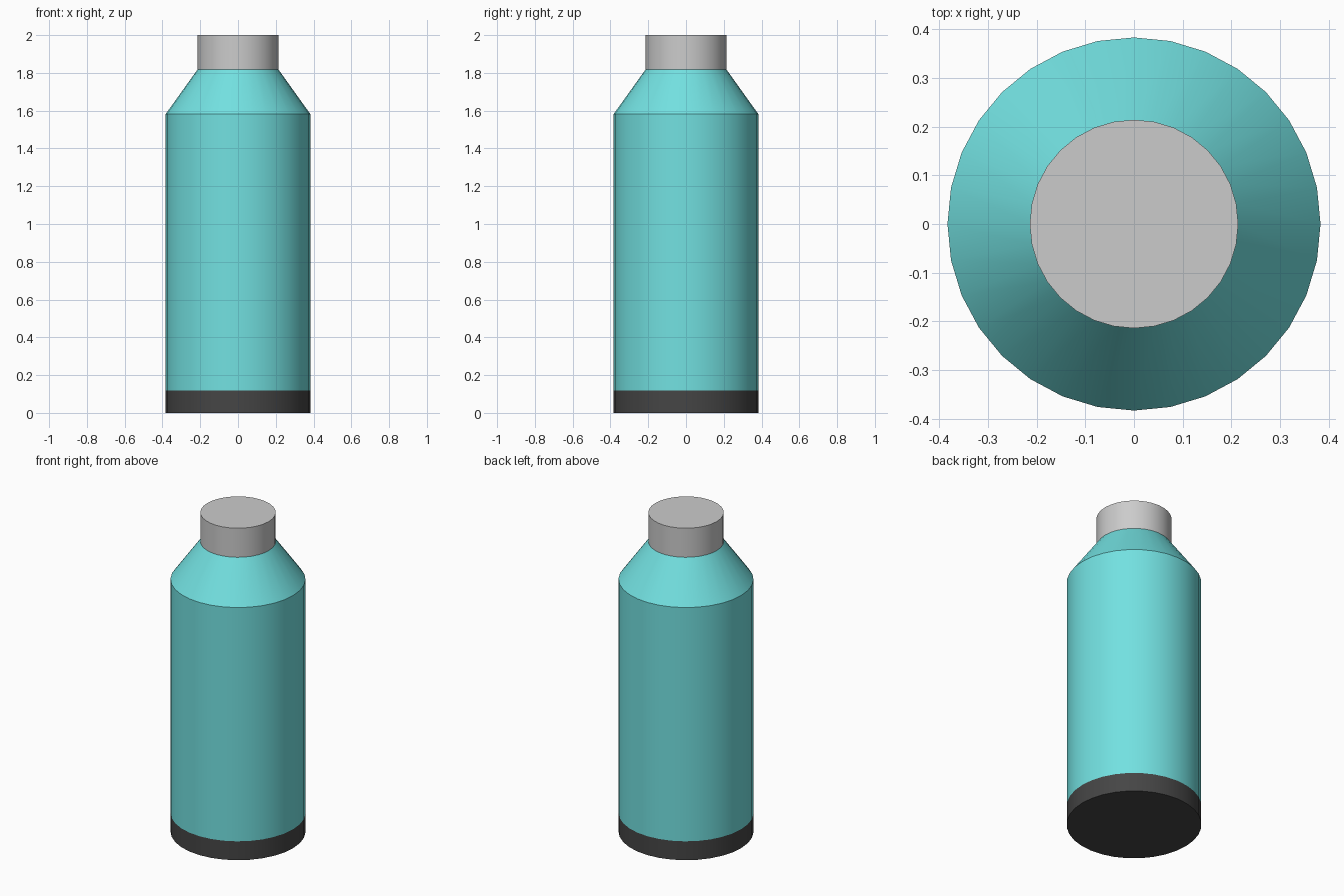
import bpy, bmesh, math

if "Cube" in bpy.data.objects:
    bpy.data.objects.remove(bpy.data.objects["Cube"])

SIDES = 32
R_BODY, R_NECK = 0.383, 0.214
Z_BASE, Z_SHOULDER, Z_NECK, Z_TOP = 0.118, 1.582, 1.818, 2.0


def lathe(name, profile, color=None):
    """Spin an (r, z) profile around z; a radius of 0 closes an end."""
    bm = bmesh.new()
    verts = [bm.verts.new((r, 0, z)) for r, z in profile]
    edges = [bm.edges.new(pair) for pair in zip(verts, verts[1:])]
    bmesh.ops.spin(bm, geom=verts + edges, cent=(0, 0, 0), axis=(0, 0, 1),
                   angle=math.tau, steps=SIDES, use_duplicate=False)
    bmesh.ops.remove_doubles(bm, verts=bm.verts, dist=1e-4)
    bmesh.ops.recalc_face_normals(bm, faces=bm.faces)
    # Make sure an open strip faces away from the axis
    side = max(bm.faces, key=lambda f: f.calc_center_median().xy.length)
    if side.normal.xy.dot(side.calc_center_median().xy) < 0:
        bmesh.ops.reverse_faces(bm, faces=bm.faces)
    mesh = bpy.data.meshes.new(name)
    bm.to_mesh(mesh)
    bm.free()
    obj = bpy.data.objects.new(name, mesh)
    bpy.context.collection.objects.link(obj)
    if color:
        mat = bpy.data.materials.new(name + "_color")
        mat.diffuse_color = (*color, 1)
        mat.use_nodes = True
        mat.node_tree.nodes["Principled BSDF"].inputs["Base Color"].default_value = mat.diffuse_color
        mesh.materials.append(mat)
    bpy.ops.object.select_all(action='DESELECT')
    obj.select_set(True)
    bpy.context.view_layer.objects.active = obj
    bpy.ops.object.shade_smooth_by_angle(angle=math.radians(30))
    return obj


# Dark foot band with closed underside
lathe("base", [(0, 0), (R_BODY, 0), (R_BODY, Z_BASE)], (0.06, 0.06, 0.06))

# Turquoise body and sloping shoulder
lathe("body", [(R_BODY, Z_BASE), (R_BODY, Z_SHOULDER), (R_NECK, Z_NECK)],
      (0.17, 0.75, 0.75))

# Grey lid with closed top
lathe("cap", [(R_NECK, Z_NECK), (R_NECK, Z_TOP), (0, Z_TOP)])
